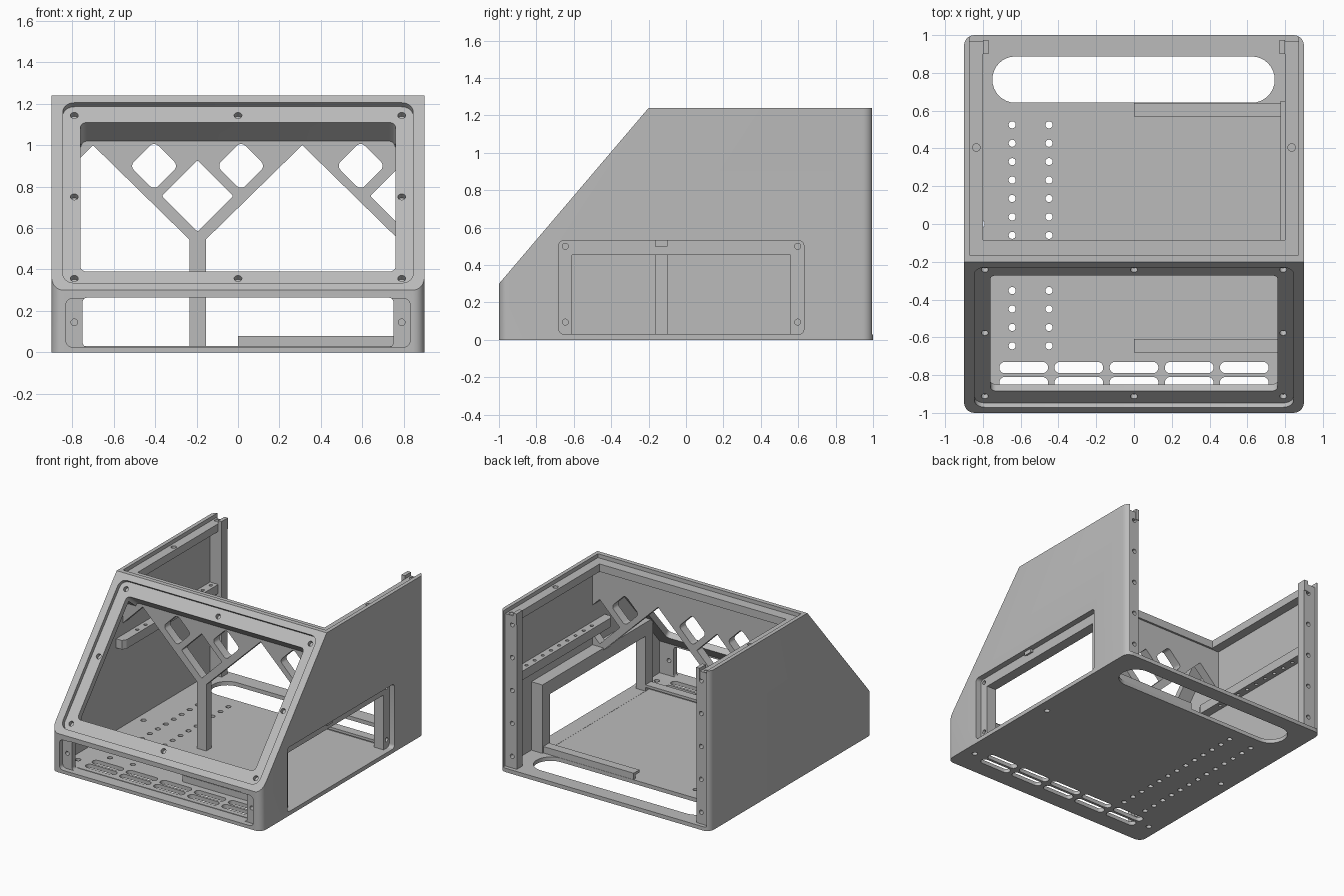
import bpy, bmesh, math
from mathutils import Matrix, Vector

if "Cube" in bpy.data.objects:
    bpy.data.objects.remove(bpy.data.objects["Cube"])

grey = bpy.data.materials.new("mid grey")
grey.use_nodes = True
grey.diffuse_color = (0.5, 0.5, 0.5, 1)
grey.node_tree.nodes["Principled BSDF"].inputs["Base Color"].default_value = (0.5, 0.5, 0.5, 1)


# Drawing planes: columns are the directions of profile a, profile b, extrusion
def plane(a, b, c, origin=(0, 0, 0)):
    m = Matrix((a, b, c)).transposed().to_4x4()
    m.translation = Vector(origin)
    return m


TOP = Matrix.Identity(4)
FRONT = plane((1, 0, 0), (0, 0, 1), (0, 1, 0))
SIDE = plane((0, 1, 0), (0, 0, 1), (1, 0, 0))
UP = Vector((0, 0.8, 0.94)).normalized()
SLOPE = plane((1, 0, 0), UP, (0, UP.z, -UP.y), (0, -1, 0.3))


def rect(a0, a1, b0, b1, r=0, seg=5):
    """Rectangle outline with optional round corners."""
    if r == 0:
        return [(a0, b0), (a1, b0), (a1, b1), (a0, b1)]
    pts = []
    corners = [(a1 - r, b1 - r), (a0 + r, b1 - r), (a0 + r, b0 + r), (a1 - r, b0 + r)]
    for q, (ca, cb) in enumerate(corners):
        for i in range(seg + 1):
            t = math.pi / 2 * (q + i / seg)
            p = (ca + r * math.cos(t), cb + r * math.sin(t))
            if not pts or math.dist(p, pts[-1]) > 1e-4:
                pts.append(p)
    if math.dist(pts[0], pts[-1]) < 1e-4:
        pts.pop()
    return pts


def hole(a, b, r, lo, hi, m):
    t = [i * math.tau / 16 for i in range(16)]
    return ([(a + r * math.cos(k), b + r * math.sin(k)) for k in t], lo, hi, m)


def diamond(x, z, half, r):
    m = FRONT @ Matrix.Translation((x, z, 0)) @ Matrix.Rotation(math.pi / 4, 4, 'Z')
    return (rect(-half, half, -half, half, r), -0.4, 0.2, m)


def solid(name, *prisms):
    """One object made of extruded profiles (points, low, high, plane)."""
    bm = bmesh.new()
    for pts, lo, hi, m in prisms:
        bottom = [bm.verts.new(m @ Vector((a, b, lo))) for a, b in pts]
        top = [bm.verts.new(m @ Vector((a, b, hi))) for a, b in pts]
        bm.faces.new(bottom[::-1])
        bm.faces.new(top)
        for i in range(len(pts)):
            j = (i + 1) % len(pts)
            bm.faces.new((bottom[i], bottom[j], top[j], top[i]))
    bmesh.ops.recalc_face_normals(bm, faces=bm.faces[:])
    mesh = bpy.data.meshes.new(name)
    bm.to_mesh(mesh)
    bm.free()
    mesh.materials.append(grey)
    obj = bpy.data.objects.new(name, mesh)
    bpy.context.scene.collection.objects.link(obj)
    return obj


def cut(obj, *prisms):
    cutter = solid("cutter", *prisms)
    cutter.hide_render = True
    mod = obj.modifiers.new("cut", 'BOOLEAN')
    mod.operation = 'DIFFERENCE'
    mod.solver = 'EXACT'
    mod.object = cutter
    bpy.context.view_layer.objects.active = obj
    bpy.ops.object.modifier_apply(modifier=mod.name)
    bpy.data.objects.remove(cutter)


parts = []

# Shell: rounded block, sloped off at the front and hollowed out
shell = solid("enclosure_shell", (rect(-0.9, 0.9, -1, 1, 0.055), 0, 1.24, TOP))
cut(shell, ([(-1.2, 0.065), (0, 1.475), (-1.2, 1.475)], -1, 1, SIDE))
cut(shell, ([(-0.92, 0.03), (-0.92, 0.276), (-0.253, 1.06), (-0.165, 0.99),
             (-0.165, 1.4), (1.2, 1.4), (1.2, 0.03)], -0.87, 0.87, SIDE))

# Shallow panel seats on the slope, front and side
side_seat = (rect(-0.68, 0.63, 0.031, 0.53, 0.025), 0.855, 1, SIDE)
side_opening = (rect(-0.61, 0.56, 0.031, 0.455), 0.7, 1, SIDE)
side_screws = [hole(y, z, 0.016, 0.8, 0.95, SIDE) for y in (-0.645, 0.597) for z in (0.095, 0.5)]
cut(shell,
    (rect(-0.845, 0.845, 0.046, 1.188, 0.055), -0.1, 0.03, SLOPE),
    (rect(-0.83, 0.83, 0.026, 0.26, 0.03), -1.1, -0.96, FRONT),
    side_seat)

# Window, openings and screw holes through the seats
slope_screws = [hole(x, v, 0.019, -0.05, 0.06, SLOPE) for x in (-0.79, 0, 0.79)
                for v in (0.1, 0.617, 1.133) if x or v != 0.617]
cut(shell,
    (rect(-0.76, 0.76, 0.144, 1.088, 0.03), -0.1, 0.2, SLOPE),
    (rect(-0.75, 0.75, 0.026, 0.264, 0.022), -1.1, -0.91, FRONT),
    side_opening, *slope_screws, *side_screws,
    *[hole(x, 0.145, 0.016, -1.1, -0.9, FRONT) for x in (-0.79, 0.79)])

# Floor: cable slot, vent slots, hole rows and foot holes
floor_cuts = [(rect(-0.75, 0.745, 0.642, 0.887, 0.122, 8), -0.1, 0.025 + 0.1, TOP)]
for i in range(5):
    x = 0.292 * (i - 2)
    for y in (-0.76, -0.84):
        floor_cuts.append((rect(x - 0.129, x + 0.129, y - 0.03, y + 0.03, 0.029), -0.1, 0.1, TOP))
for x in (-0.645, -0.45):
    floor_cuts += [hole(x, 0.525 - 0.0975 * i, 0.019, -0.1, 0.1, TOP) for i in range(13)]
for x in (-0.81, 0.81):
    floor_cuts += [hole(x, y, 0.02, -0.1, 0.1, TOP) for y in (-0.8, 0)]
cut(shell, *floor_cuts)
parts.append(shell)

# Thick inner frame around the side opening
frame = solid("side_opening_frame", (rect(-0.7, 0.65, 0.02, 0.56), 0.775, 0.875, SIDE))
cut(frame, side_seat)
cut(frame, side_opening, *side_screws)
parts.append(frame)

# Branching divider plate behind the window
divider = solid("branching_divider", (
    [(-0.88, 1.21), (-0.88, 0.82), (-0.70, 1.0), (-0.235, 0.545), (-0.235, 0.02),
     (-0.155, 0.02), (-0.155, 0.545), (0.31, 1.0), (0.775, 0.545), (0.88, 0.5),
     (0.88, 1.21)], -0.167, -0.1, FRONT))
cut(divider, *[diamond(x, 0.9, 0.083, 0.028) for x in (-0.405, 0.015, 0.592)],
    *[diamond(x, 0.755, 0.122, 0.008) for x in (-0.195, 0.81)])
parts.append(divider)

# Lid ledge around the top
ledge = solid("front_lid_ledge", (rect(-0.8, 0.8, -0.17, -0.085), 1.15, 1.21, TOP))
cut(ledge, hole(0, -0.127, 0.02, 1.17, 1.3, TOP))
parts.append(ledge)

for s, side in ((-1, "right"), (1, "left")):
    rail = solid(side + "_lid_ledge", (rect(s * 0.8, s * 0.875, -0.17, 0.97), 1.15, 1.21, TOP))
    cut(rail, *[hole(s * 0.835, y, 0.02, 1.17, 1.3, TOP) for y in (-0.127, 0.405, 0.94)])

    # Back corner post with panel screw holes
    post = solid(side + "_back_post", (rect(s * 0.77, s * 0.88, 0.9, 0.97), 0.02, 1.205, TOP))
    cut(post, *[hole(s * 0.81, 0.12 + 0.255 * i, 0.017, 0.93, 1.1, FRONT) for i in range(5)])
    tab = solid(side + "_post_tab", (rect(s * 0.77, s * 0.8, 0.9, 0.975), 1.15, 1.235, TOP))

    # Perforated cable shelf under the ledge
    shelf = solid(side + "_cable_shelf",
                  ([(s * 0.875, -0.25), (s * 0.82, -0.25), (s * 0.8, -0.22),
                    (s * 0.8, 0.91), (s * 0.875, 0.91)], 0.67, 0.74, TOP))
    cut(shelf, *[hole(s * 0.835, -0.04 + 0.1 * i, 0.013, 0.6, 0.8, TOP) for i in range(10)])
    parts += [rail, post, tab, shelf]

# L-shaped floor guides beside the side opening
for name, wall, lip in (("back_floor_guide", 0.64, 0.57), ("front_floor_guide", -0.68, -0.61)):
    inner = wall + (lip - wall) * 0.35
    parts.append(solid(name, ([(wall, 0.02), (inner, 0.02), (inner, 0.06), (lip, 0.06),
                               (lip, 0.08), (wall, 0.08)], 0, 0.78, SIDE)))

# Smooth round corners, keep hard edges
for obj in bpy.context.scene.objects:
    obj.select_set(obj in parts)
bpy.context.view_layer.objects.active = shell
bpy.ops.object.shade_smooth_by_angle(angle=math.radians(30))
